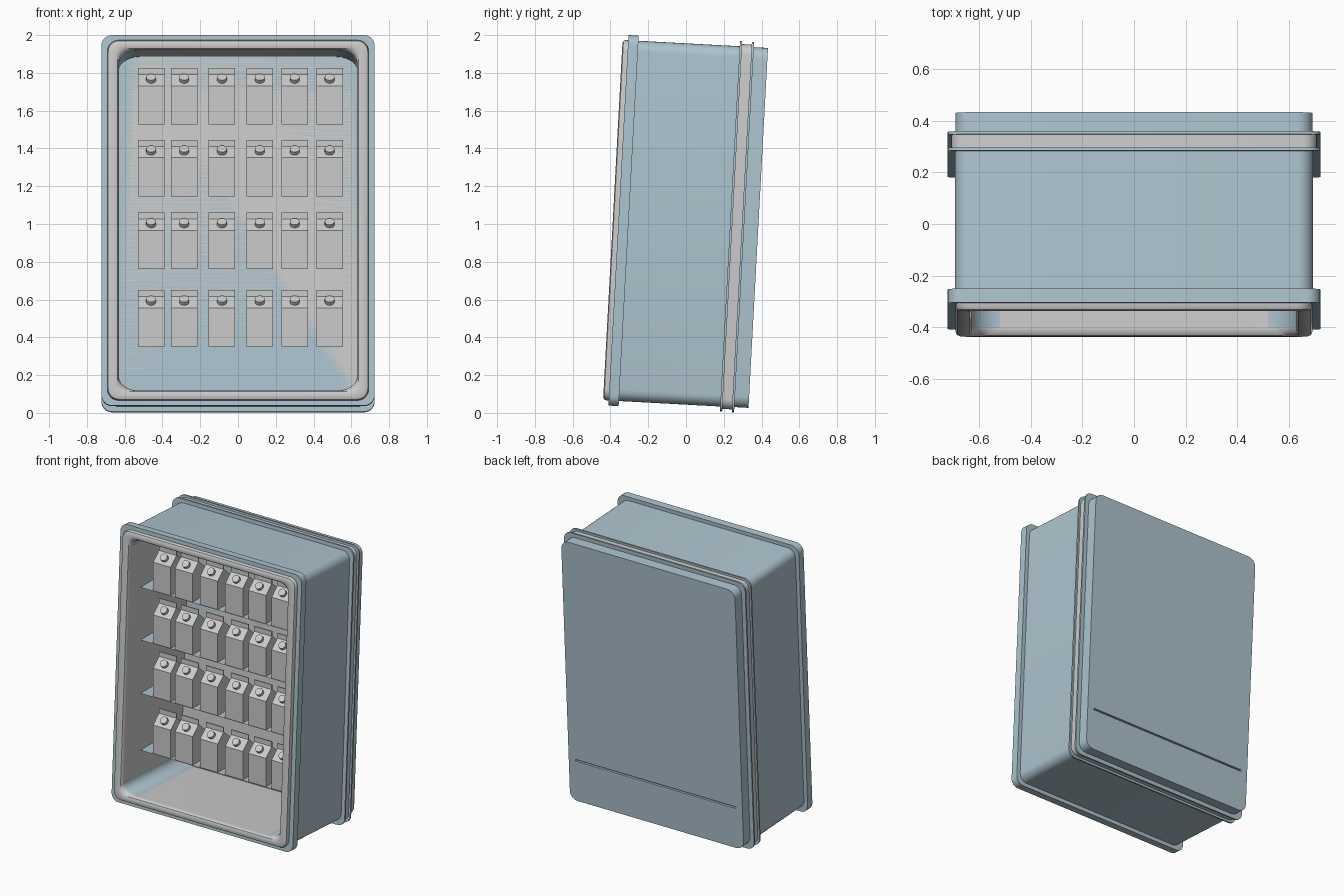
import bpy, bmesh
from math import radians, sin, cos, pi
from mathutils import Matrix, Vector

if "Cube" in bpy.data.objects:
    bpy.data.objects.remove(bpy.data.objects["Cube"])

TILT = Matrix.Translation((0, 0, 1)) @ Matrix.Rotation(radians(-3.1), 4, 'X')
SEG = 6

blue = bpy.data.materials.new("cabinet_blue")
blue.diffuse_color = (0.42, 0.55, 0.62, 1)
blue.use_nodes = True
blue.node_tree.nodes["Principled BSDF"].inputs["Base Color"].default_value = blue.diffuse_color


def finish(name, bm, mat=None, smooth=True):
    bmesh.ops.recalc_face_normals(bm, faces=bm.faces)
    me = bpy.data.meshes.new(name)
    bm.to_mesh(me)
    bm.free()
    ob = bpy.data.objects.new(name, me)
    bpy.context.collection.objects.link(ob)
    if mat:
        me.materials.append(mat)
    if smooth:
        bpy.ops.object.select_all(action='DESELECT')
        ob.select_set(True)
        bpy.context.view_layer.objects.active = ob
        bpy.ops.object.shade_smooth_by_angle(angle=radians(35))
    return ob


def ring(bm, y, hx, hz, rx, rz):
    """Rounded rectangle at depth y, in the tilted frame of the cabinet."""
    vs = []
    for k, (sx, sz) in enumerate(((1, 1), (-1, 1), (-1, -1), (1, -1))):
        for i in range(SEG + 1):
            a = (k + i / SEG) * pi / 2
            p = Vector((sx * (hx - rx) + rx * cos(a), y, sz * (hz - rz) + rz * sin(a)))
            vs.append(bm.verts.new(TILT @ p))
    return vs


def loft(name, rings, mat=None, caps=(False, False), closed=False):
    bm = bmesh.new()
    loops = [ring(bm, *(r if len(r) == 5 else (*r, r[3]))) for r in rings]
    pairs = list(zip(loops, loops[1:]))
    if closed:
        pairs.append((loops[-1], loops[0]))
    n = len(loops[0])
    for a, b in pairs:
        for i in range(n):
            j = (i + 1) % n
            bm.faces.new((a[i], a[j], b[j], b[i]))
    for cap, loop in zip(caps, (loops[0], loops[-1])):
        if cap:
            bm.faces.new(loop)
    return finish(name, bm, mat)


def band(name, y0, y1, hx, hz, mat=None):
    """Raised band around the cabinet, its inner edge hidden in the wall."""
    return loft(name, [(y0, hx, hz, .055), (y1, hx, hz, .055),
                       (y1, .66, .93, .04), (y0, .66, .93, .04)], mat, closed=True)


# Cabinet walls and back panel
loft("cabinet_walls", [(-.358, .695, .955, .06), (.308, .695, .955, .06)], blue)
panel = loft("back_panel", [(.30, .693, .954, .06), (.383, .693, .954, .06)], blue, (True, True))

# Thin groove across the back panel
bm = bmesh.new()
bmesh.ops.create_cube(bm, size=1, matrix=TILT @ Matrix.Translation((0, .383, -.655))
                      @ Matrix.Diagonal((1.28, .03, .012, 1)))
cutter = finish("groove_cutter", bm, smooth=False)
cutter.hide_render = True
mod = panel.modifiers.new("groove", 'BOOLEAN')
mod.operation, mod.object, mod.solver = 'DIFFERENCE', cutter, 'EXACT'
bpy.context.view_layer.objects.active = panel
bpy.ops.object.modifier_apply(modifier=mod.name)
bpy.data.objects.remove(cutter)

# Bands at the front and around the back seam
band("front_flange", -.358, -.304, .723, .982, blue)
band("seam_flange_front", .233, .245, .723, .982, blue)
band("seam_gasket", .245, .296, .71, .967)
band("seam_flange_back", .296, .308, .723, .982, blue)

# Grey inner liner with a soft rounded front lip
liner = loft("inner_liner", [
    (-.350, .692, .955, .06), (-.372, .692, .955, .06), (-.383, .687, .950, .057),
    (-.388, .676, .939, .052), (-.388, .648, .921, .055), (-.384, .637, .910, .06),
    (-.372, .630, .903, .075, .06), (-.355, .630, .903, .11, .07),
    (.300, .630, .903, .11, .07)], caps=(False, True))
# Blue corner coves inside the liner
liner.data.materials.append(None)
liner.data.materials.append(blue)
per = 4 * (SEG + 1)
for f in liner.data.polygons:
    row, i = divmod(f.index, per)
    if row == 7 and i % (SEG + 1) != SEG:
        f.material_index = 1
if len(liner.data.materials) == 2 and liner.data.materials[0] is None:
    grey = bpy.data.materials.new("liner_grey")
    grey.diffuse_color = (.6, .6, .6, 1)
    grey.use_nodes = True
    grey.node_tree.nodes["Principled BSDF"].inputs["Base Color"].default_value = grey.diffuse_color
    liner.data.materials[0] = grey

# Carton: gable-top profile extruded sideways, with a round cap on the front slope
bm = bmesh.new()
W = .07
profile = [(-.07, 0), (-.07, .205), (-.004, .265), (-.004, .30),
           (.004, .30), (.004, .265), (.07, .205), (.07, 0)]
face = bm.faces.new([bm.verts.new((-W, y, z)) for y, z in profile])
ext = bmesh.ops.extrude_face_region(bm, geom=[face])["geom"]
bmesh.ops.translate(bm, vec=(2 * W, 0, 0), verts=[g for g in ext if isinstance(g, bmesh.types.BMVert)])
if not face.is_valid or len(bm.faces) < len(profile) + 2:
    bm.faces.new([v for v in bm.verts if v.co.x < 0])
bmesh.ops.create_cone(bm, cap_ends=True, segments=16, radius1=.026, radius2=.026, depth=.03,
                      matrix=Matrix.Translation((0, -.041, .241)) @ Matrix.Rotation(radians(42), 4, 'X'))
carton = finish("carton", bm)

# Level shelves, each carrying a row of cartons
first = True
for row, z in enumerate((1.525, 1.145, .76, .35)):
    bm = bmesh.new()
    bm.faces.new([bm.verts.new(p) for p in ((-.628, -.215, z), (.628, -.215, z),
                                            (.628, .26, z), (-.628, .26, z))])
    finish(f"shelf_{row + 1}", bm, blue, smooth=False)
    for x in (-.46, -.285, -.085, .115, .30, .485):
        ob = carton if first else carton.copy()
        if not first:
            bpy.context.collection.objects.link(ob)
        first = False
        ob.location = (x, -.14, z + .001)
